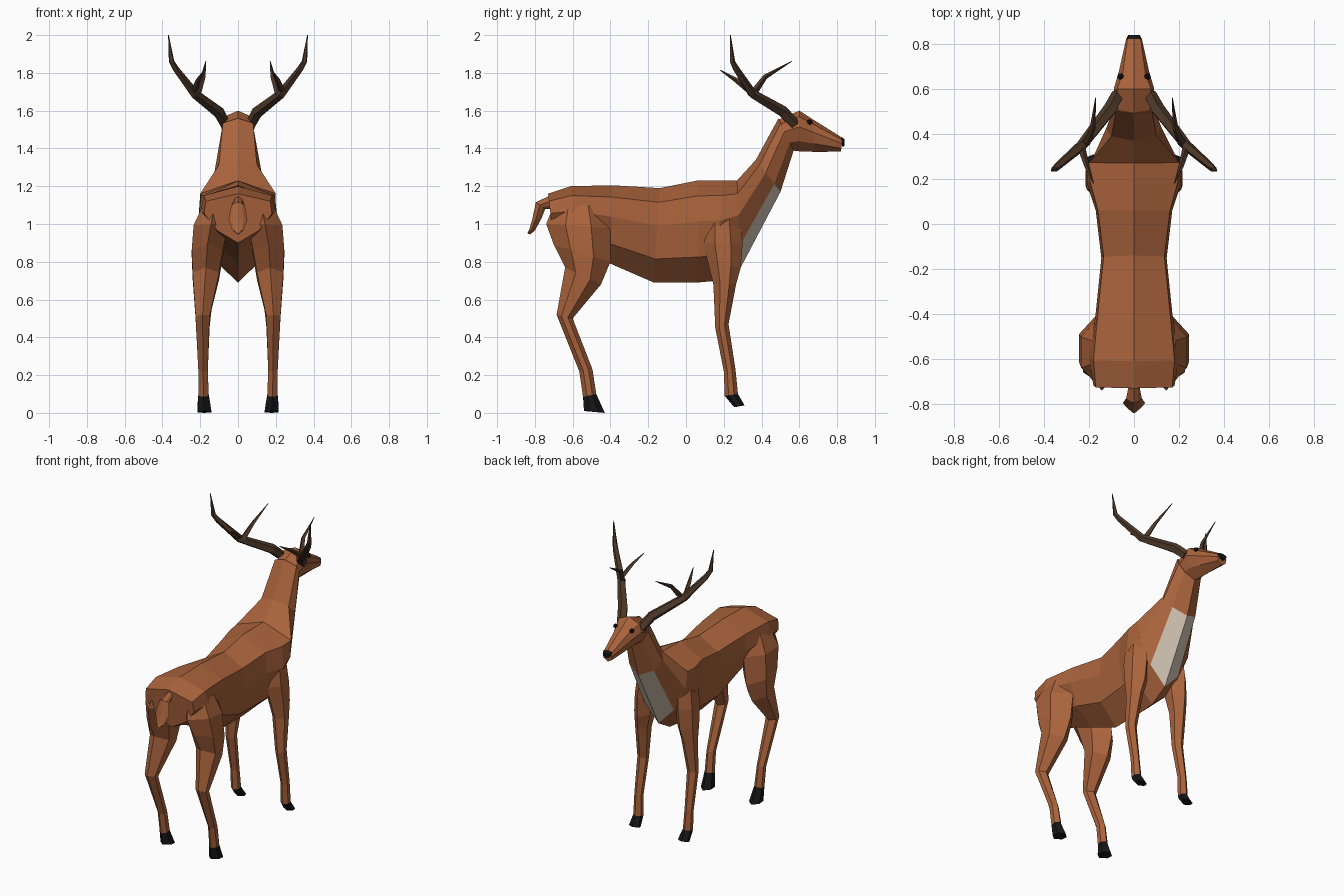
import bpy, bmesh
from mathutils import Vector

if "Cube" in bpy.data.objects:
    bpy.data.objects.remove(bpy.data.objects["Cube"])


def material(name, rgb):
    m = bpy.data.materials.new(name)
    m.diffuse_color = (*rgb, 1)
    m.use_nodes = True
    m.node_tree.nodes["Principled BSDF"].inputs["Base Color"].default_value = m.diffuse_color
    return m


FUR = material("fur", (0.40, 0.125, 0.045))
PALE = material("pale_fur", (0.68, 0.58, 0.48))
HORN = material("horn", (0.075, 0.04, 0.022))
BLACK = material("black", (0.008, 0.008, 0.008))


def loft(name, rings, mats, mirror=False, pick=None):
    """Skin closed rings of points; pick(ring, side) gives the material index."""
    bm = bmesh.new()
    loops = [[bm.verts.new(p) for p in r] for r in rings]
    n = len(loops[0])
    for i, (a, b) in enumerate(zip(loops, loops[1:])):
        for j in range(n):
            k = (j + 1) % n
            f = bm.faces.new((a[j], a[k], b[k], b[j]))
            f.material_index = pick(i, j) if pick else 0
    bm.faces.new(loops[0]).material_index = pick(0, 0) if pick else 0
    bm.faces.new(loops[-1]).material_index = pick(len(rings) - 2, 0) if pick else 0
    bmesh.ops.recalc_face_normals(bm, faces=bm.faces)
    me = bpy.data.meshes.new(name)
    bm.to_mesh(me)
    bm.free()
    for m in mats:
        me.materials.append(m)
    ob = bpy.data.objects.new(name, me)
    bpy.context.collection.objects.link(ob)
    if mirror:
        ob.modifiers.new("mirror", 'MIRROR')
    return ob


def body_ring(yt, zt, yb, zb, *widths, ts=(0.15, 0.4, 0.75)):
    """Symmetric eight-sided section hung between a top and a bottom point."""
    top, bot = Vector((0, yt, zt)), Vector((0, yb, zb))
    side = [top.lerp(bot, t) + Vector((w, 0, 0)) for t, w in zip(ts, widths)]
    left = [Vector((-p.x, p.y, p.z)) for p in reversed(side)]
    return [top, *side, bot, *left]


def leg_ring(yb, zb, yf, zf, x0, x1):
    """Six-sided section between a back and a front point."""
    back, front, mid = Vector((0, yb, zb)), Vector((0, yf, zf)), (x0 + x1) / 2
    return [back.lerp(front, t) + Vector((x, 0, 0)) for t, x in
            ((0, mid), (0.3, x1), (0.7, x1), (1, mid), (0.7, x0), (0.3, x0))]


def tube(name, path, sides=5):
    """Tapered branch through (x, y, z, radius) points."""
    pts = [Vector(p[:3]) for p in path]
    rings = []
    for i, p in enumerate(pts):
        d = (pts[min(i + 1, len(pts) - 1)] - pts[max(i - 1, 0)]).normalized()
        u = d.cross(Vector((1, 0, 0))).normalized()
        v = d.cross(u)
        ring = []
        for k in range(sides):
            q = Vector((path[i][3], 0))
            from math import cos, sin, tau
            ring.append(p + q.x * (u * cos(tau * k / sides) + v * sin(tau * k / sides)))
        rings.append(ring)
    return loft(name, rings, [HORN], mirror=True)


# Torso and neck, with a pale patch on the chest
torso = [
    (-0.73, 1.16, -0.70, 0.90, .17, .18, .11),
    (-0.61, 1.20, -0.58, 0.87, .18, .20, .13),
    (-0.39, 1.205, -0.40, 0.79, .16, .17, .12),
    (-0.14, 1.19, -0.17, 0.69, .135, .145, .125),
    (0.06, 1.23, 0.06, 0.69, .16, .17, .14),
    (0.19, 1.23, 0.17, 0.70, .195, .21, .15),
    (0.27, 1.23, 0.29, 0.77, .20, .19, .11),
    (0.37, 1.34, 0.50, 1.17, .10, .125, .09),
    (0.49, 1.56, 0.57, 1.39, .08, .085, .065),
]
loft("body", [body_ring(*r) for r in torso], [FUR, PALE],
     pick=lambda i, j: 1 if i == 6 and j in (3, 4) else 0)

# Head and nose
skull = [
    (0.485, 1.55, 0.555, 1.39, .07, .08, .06),
    (0.60, 1.60, 0.60, 1.385, .075, .09, .06),
    (0.67, 1.555, 0.68, 1.382, .05, .068, .05),
    (0.83, 1.455, 0.82, 1.383, .028, .034, .03),
]
loft("head", [body_ring(*r) for r in skull], [FUR])
loft("nose", [body_ring(0.822, 1.462, 0.826, 1.41, .03, .033, .02),
              body_ring(0.84, 1.448, 0.84, 1.412, .02, .025, .015)], [BLACK])

# Eyes
bm = bmesh.new()
bmesh.ops.create_icosphere(bm, subdivisions=1, radius=0.016)
bmesh.ops.translate(bm, verts=bm.verts, vec=(0.06, 0.655, 1.54))
me = bpy.data.meshes.new("eyes")
bm.to_mesh(me)
bm.free()
me.materials.append(BLACK)
eyes = bpy.data.objects.new("eyes", me)
bpy.context.collection.objects.link(eyes)
eyes.modifiers.new("mirror", 'MIRROR')

# Legs, each ending in a black hoof
hind = [
    (-0.70, 1.10, -0.44, 1.10, .06, .185),
    (-0.74, 1.00, -0.40, 0.98, .05, .235),
    (-0.70, 0.89, -0.40, 0.80, .08, .245),
    (-0.64, 0.77, -0.45, 0.68, .10, .24),
    (-0.685, 0.52, -0.60, 0.50, .15, .225),
    (-0.565, 0.22, -0.495, 0.23, .16, .21),
    (-0.545, 0.085, -0.475, 0.10, .155, .21),
    (-0.54, 0.01, -0.43, 0.0, .14, .215),
]
fore = [
    (0.10, 1.08, 0.28, 1.08, .08, .19),
    (0.09, 0.90, 0.30, 0.90, .09, .21),
    (0.115, 0.80, 0.29, 0.77, .10, .215),
    (0.145, 0.68, 0.265, 0.68, .125, .215),
    (0.155, 0.45, 0.225, 0.47, .15, .215),
    (0.20, 0.22, 0.262, 0.23, .16, .21),
    (0.205, 0.09, 0.275, 0.10, .155, .21),
    (0.255, 0.03, 0.31, 0.04, .145, .215),
]
for name, rows in (("hind_legs", hind), ("front_legs", fore)):
    loft(name, [leg_ring(*r) for r in rows], [FUR, BLACK], mirror=True,
         pick=lambda i, j: 1 if i == 6 else 0)

# Tail
tail = [(-0.70, 1.16, -0.70, 1.08, .015, .02, .015),
        (-0.795, 1.115, -0.745, 1.08, .02, .035, .02),
        (-0.815, 1.02, -0.765, 1.03, .03, .05, .03),
        (-0.83, 0.97, -0.80, 0.965, .02, .03, .02),
        (-0.84, 0.95, -0.825, 0.945, .006, .008, .006)]
loft("tail", [body_ring(*r) for r in tail], [FUR])

# Antlers: main beam and two tines
tube("antler_beams", [(.07, .575, 1.53, .03), (.105, .51, 1.595, .032), (.23, .35, 1.69, .025),
                      (.33, .265, 1.82, .018), (.352, .245, 1.86, .015), (.368, .235, 2.0, .002)])
tube("antler_front_tines", [(.215, .355, 1.69, .02), (.185, .42, 1.78, .013), (.17, .56, 1.862, .002)], 4)
tube("antler_back_tines", [(.235, .345, 1.70, .018), (.21, .26, 1.765, .012), (.18, .18, 1.815, .002)], 4)
